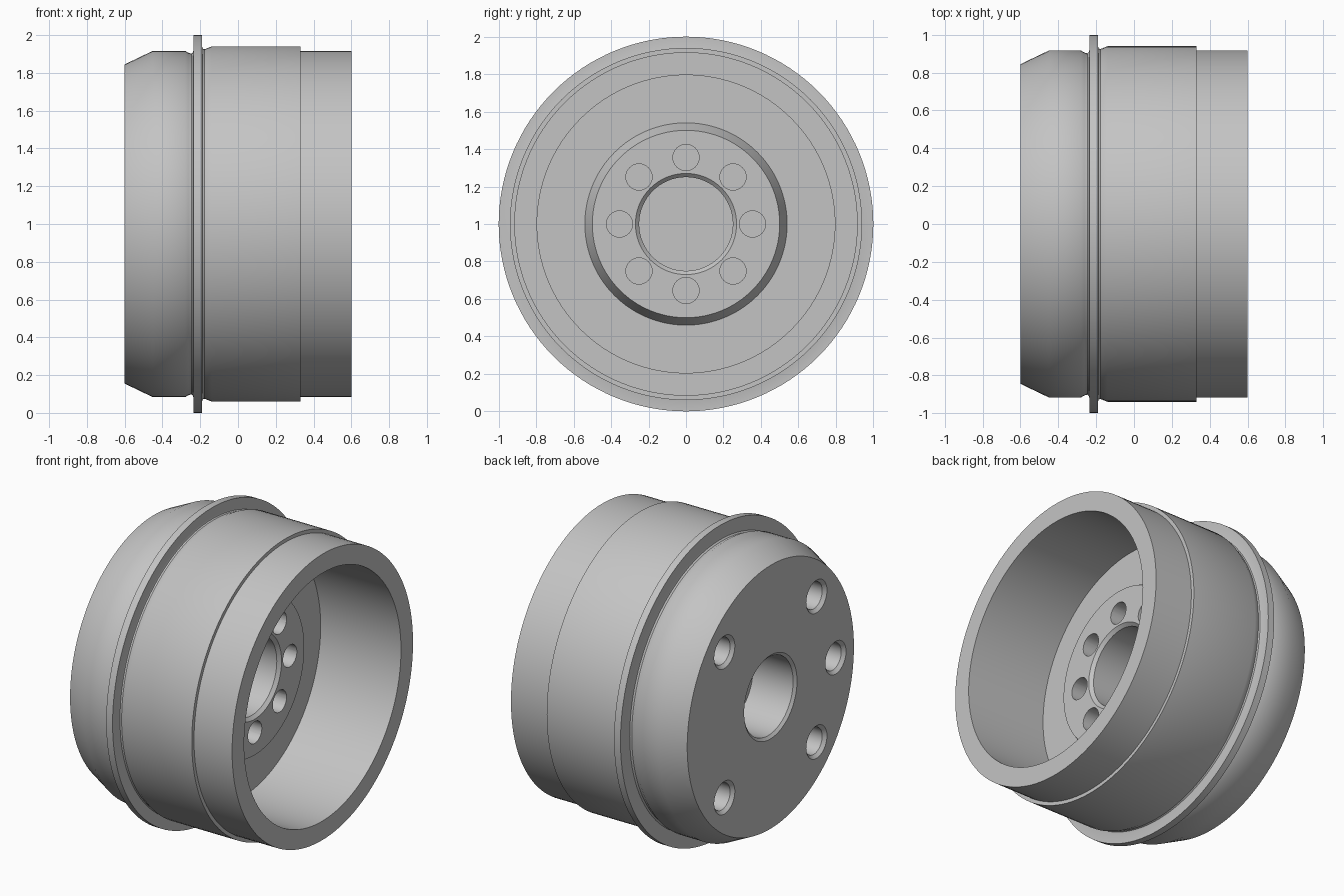
import bpy
import bmesh
from math import pi, sin, cos, radians

cube = bpy.data.objects.get("Cube")
if cube:
    bpy.data.objects.remove(cube, do_unlink=True)

metal = bpy.data.materials.new("grey metal")
metal.use_nodes = True
grey = (0.55, 0.55, 0.55, 1)
metal.diffuse_color = grey
metal.node_tree.nodes["Principled BSDF"].inputs["Base Color"].default_value = grey


def lathe(name, profile, y=0.0, z=1.0, steps=128):
    """Turn a profile of (x, radius) points around an axis parallel to x."""
    bm = bmesh.new()
    verts = [bm.verts.new((x, 0, r)) for x, r in profile]
    edges = [bm.edges.new(pair) for pair in zip(verts, verts[1:])]
    bmesh.ops.spin(bm, geom=verts + edges, cent=(0, 0, 0), axis=(1, 0, 0),
                   angle=2 * pi, steps=steps, use_duplicate=False)
    bmesh.ops.remove_doubles(bm, verts=bm.verts, dist=0.0005)
    bmesh.ops.recalc_face_normals(bm, faces=bm.faces)
    mesh = bpy.data.meshes.new(name)
    bm.to_mesh(mesh)
    bm.free()
    mesh.materials.append(metal)
    obj = bpy.data.objects.new(name, mesh)
    obj.location = (0, y, z)
    bpy.context.collection.objects.link(obj)
    return obj


# Outer skin, from the closed end to the open rim
outside = [(-0.6, 0.845), (-0.45, 0.917), (-0.28, 0.917), (-0.262, 0.906),
           (-0.247, 0.902), (-0.238, 0.91), (-0.235, 0.925), (-0.235, 1),
           (-0.19, 1), (-0.19, 0.94), (-0.187, 0.929), (-0.178, 0.925),
           (-0.165, 0.93), (-0.14, 0.94), (0.33, 0.94), (0.33, 0.917), (0.6, 0.917)]
# Deep bowl with a tapered boss and a blind centre bore
inside = [(0.6, 0.795), (0.03, 0.795), (0.03, 0.54), (0.12, 0.5),
          (0.12, 0.27), (0.1, 0.25), (-0.2, 0.25), (-0.2, 0)]
# Blind bore in the closed end
back_bore = [(-0.3, 0), (-0.3, 0.25), (-0.585, 0.25), (-0.6, 0.268), (-0.6, 0.845)]
hub = lathe("hub_drum", outside + inside)
bm = bmesh.new()
bm.from_mesh(hub.data)
bm.free()
bpy.data.objects.remove(hub, do_unlink=True)
hub = lathe("hub_drum", back_bore + outside[1:] + inside)

# Bolt holes in the boss, evenly spaced
boss_hole = [(-0.08, 0), (-0.08, 0.07), (0.2, 0.07), (0.2, 0)]
cutters = [lathe("boss_hole_cutter", boss_hole, 0.355 * cos(i * pi / 4),
                 1 + 0.355 * sin(i * pi / 4), 32) for i in range(8)]
# Chamfered holes in the closed end
end_hole = [(-0.7, 0), (-0.7, 0.105), (-0.6, 0.105), (-0.58, 0.085),
            (-0.35, 0.085), (-0.35, 0)]
for angle in (45, 135, 180, 225, 315):
    a = radians(angle)
    cutters.append(lathe("end_hole_cutter", end_hole, 0.66 * cos(a),
                         1 + 0.66 * sin(a), 32))

for cutter in cutters:
    cutter.hide_render = True
    cut = hub.modifiers.new("hole", "BOOLEAN")
    cut.operation = "DIFFERENCE"
    cut.solver = "EXACT"
    cut.object = cutter

# Bake the holes and drop the cutters
bpy.context.view_layer.update()
graph = bpy.context.evaluated_depsgraph_get()
drilled = bpy.data.meshes.new_from_object(hub.evaluated_get(graph))
hub.modifiers.clear()
hub.data = drilled
for cutter in cutters:
    bpy.data.objects.remove(cutter, do_unlink=True)

bpy.ops.object.select_all(action="DESELECT")
hub.select_set(True)
bpy.context.view_layer.objects.active = hub
bpy.ops.object.shade_smooth_by_angle(angle=radians(32))
